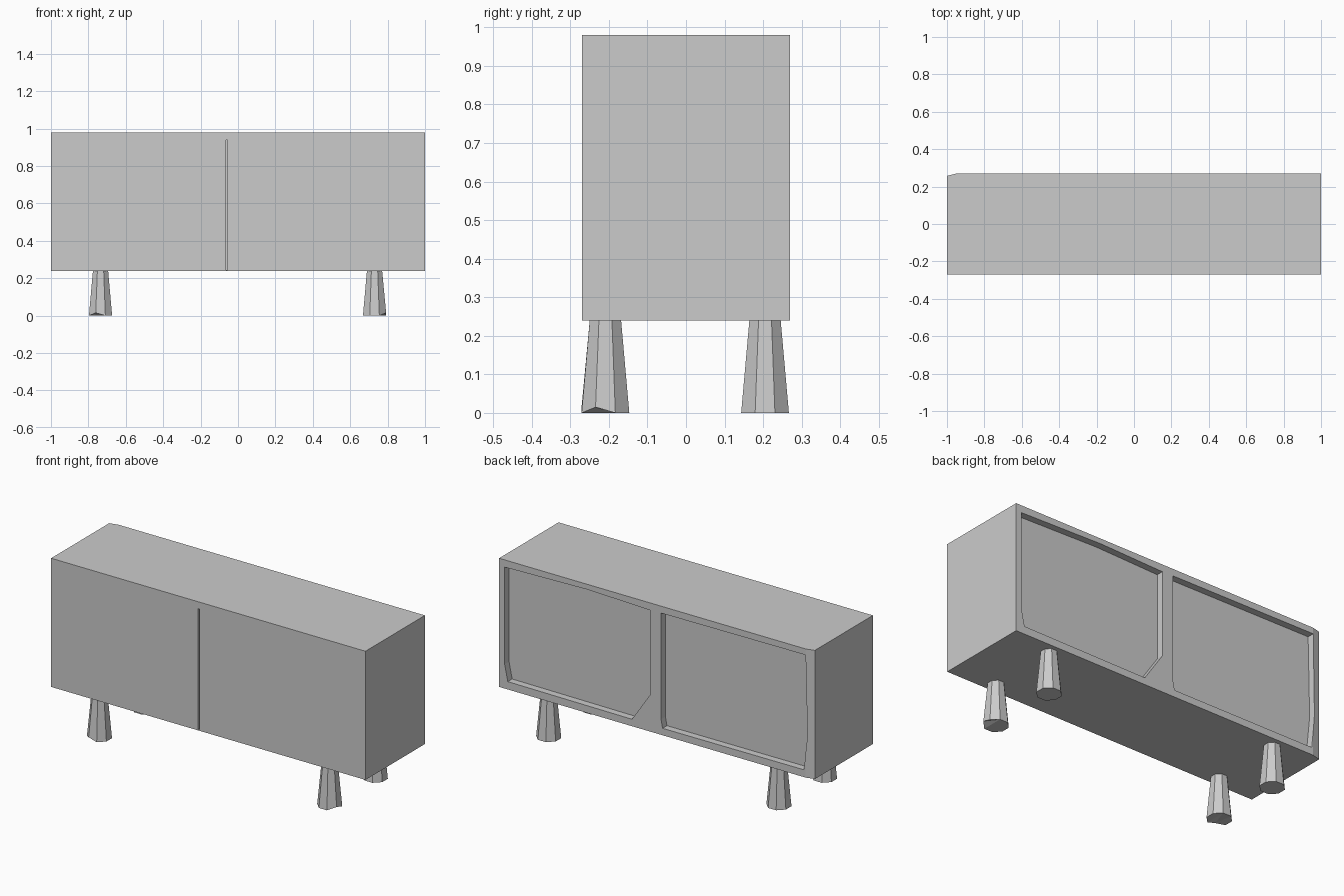
import bpy
import bmesh
from math import cos, sin, pi
from mathutils import Vector

cube = bpy.data.objects.get("Cube")
if cube:
    bpy.data.objects.remove(cube, do_unlink=True)

grey = bpy.data.materials.new("light_grey")
grey.use_nodes = True
grey.diffuse_color = (0.6, 0.6, 0.6, 1)
grey.node_tree.nodes["Principled BSDF"].inputs["Base Color"].default_value = (0.6, 0.6, 0.6, 1)


def finish(name, bm):
    bmesh.ops.recalc_face_normals(bm, faces=bm.faces)
    mesh = bpy.data.meshes.new(name)
    bm.to_mesh(mesh)
    bm.free()
    mesh.materials.append(grey)
    obj = bpy.data.objects.new(name, mesh)
    bpy.context.collection.objects.link(obj)
    return obj


def prism(name, points, offset):
    """Extrude a flat outline of 3D points along an offset."""
    bm = bmesh.new()
    face = bm.faces.new([bm.verts.new(p) for p in points])
    out = bmesh.ops.extrude_face_region(bm, geom=[face])
    verts = [v for v in out["geom"] if isinstance(v, bmesh.types.BMVert)]
    bmesh.ops.translate(bm, verts=verts, vec=Vector(offset))
    return finish(name, bm)


def carve(target, cutter):
    cutter.hide_render = True
    mod = target.modifiers.new("carve", 'BOOLEAN')
    mod.operation = 'DIFFERENCE'
    mod.solver = 'EXACT'
    mod.object = cutter
    bpy.context.view_layer.objects.active = target
    bpy.ops.object.modifier_apply(modifier=mod.name)
    bpy.data.objects.remove(cutter, do_unlink=True)


# Cabinet body with one clipped rear corner
BOTTOM, TOP, HALF_Y = 0.24, 0.98, 0.27
plan = [(-1, -HALF_Y), (1, -HALF_Y), (1, HALF_Y), (-0.95, HALF_Y), (-1, 0.257)]
body = prism("cabinet_body", [(x, y, BOTTOM) for x, y in plan], (0, 0, TOP - BOTTOM))

# Two recessed back panels
recesses = [
    [(0.965, 0.938), (0.965, 0.38), (0.945, 0.285), (0.155, 0.28),
     (0.04, 0.45), (0.04, 0.938), (0.44, 0.95)],
    [(-0.03, 0.94), (-0.03, 0.33), (-0.04, 0.28), (-0.94, 0.282),
     (-0.96, 0.48), (-0.95, 0.945)],
]
for outline in recesses:
    carve(body, prism("recess_cutter", [(x, 0.23, z) for x, z in outline], (0, 0.1, 0)))

# Thin gap between the front doors
gap = [(-0.064, z) for z in (0.245, 0.94)] + [(-0.057, z) for z in (0.94, 0.245)]
carve(body, prism("gap_cutter", [(x, -0.26, z) for x, z in gap], (0, -0.05, 0)))


# Tapered eight-sided legs; a lifted corner gives a slightly worn foot
def leg(name, x, y, lifted=None):
    bm = bmesh.new()
    rings = []
    for r, z in ((0.067, 0), (0.043, BOTTOM + 0.01)):
        ring = []
        for k in range(8):
            a = (k + 0.5) * pi / 4
            lift = 0.015 if z == 0 and k == lifted else 0
            ring.append(bm.verts.new((x + r * cos(a), y + r * sin(a), z + lift)))
        rings.append(ring)
    low, high = rings
    for k in range(8):
        n = (k + 1) % 8
        bm.faces.new((low[k], low[n], high[n], high[k]))
    bm.faces.new(high)
    foot = bm.faces.new(low)
    bmesh.ops.triangulate(bm, faces=[foot])
    finish(name, bm)


leg("front_left_leg", 0.73, -0.209, 7)
leg("front_right_leg", -0.735, -0.209, 5)
leg("back_left_leg", 0.73, 0.205)
leg("back_right_leg", -0.735, 0.205)
